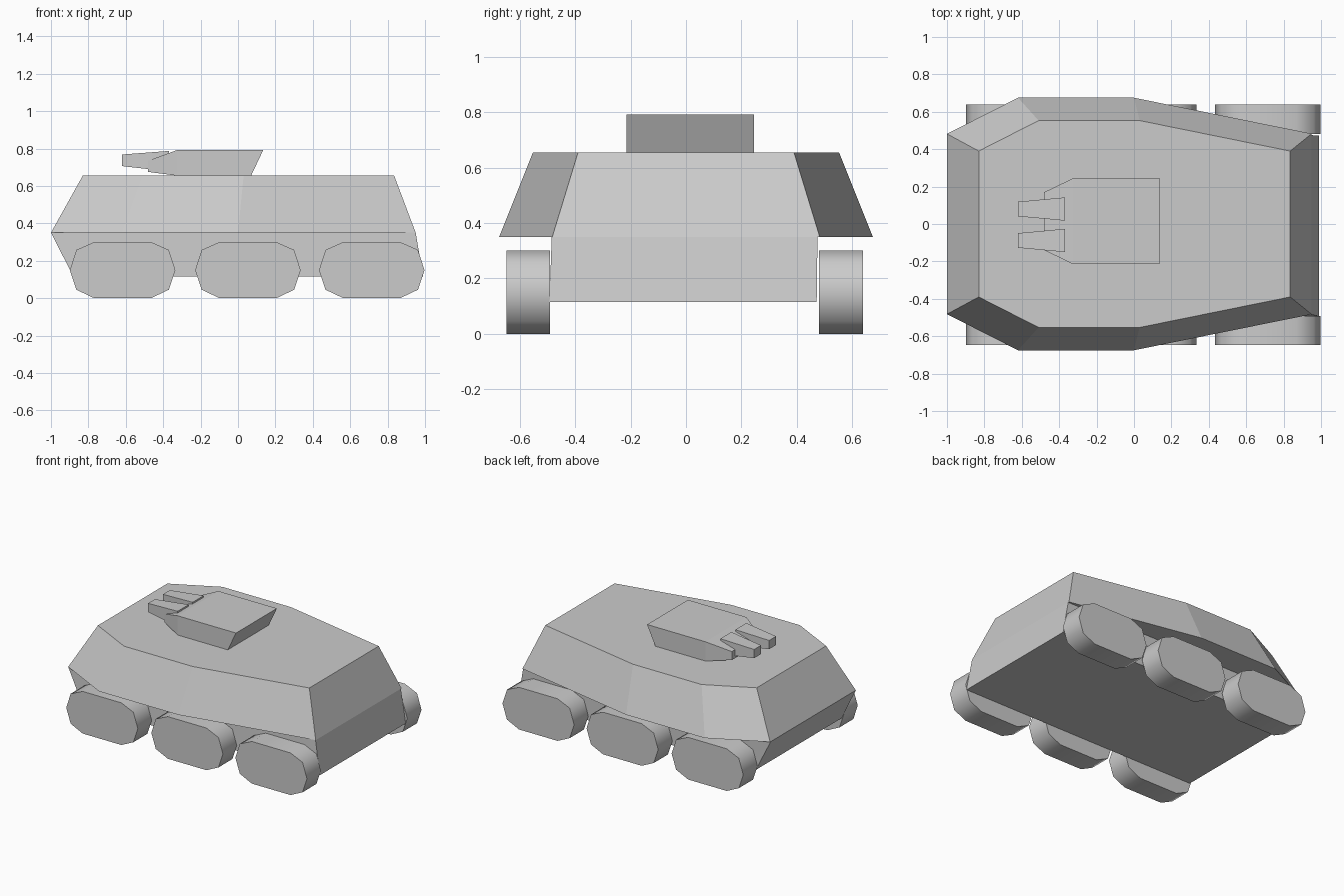
import bpy, bmesh, math

if "Cube" in bpy.data.objects:
    bpy.data.objects.remove(bpy.data.objects["Cube"])


def loft(name, loops, cap_start=True, cap_end=True):
    """Skin a series of equally sized vertex loops and cap the ends."""
    bm = bmesh.new()
    rings = [[bm.verts.new(p) for p in loop] for loop in loops]
    n = len(rings[0])
    for a, b in zip(rings, rings[1:]):
        for i in range(n):
            j = (i + 1) % n
            bm.faces.new((a[i], a[j], b[j], b[i]))
    if cap_start:
        bm.faces.new(rings[0][::-1])
    if cap_end:
        bm.faces.new(rings[-1])
    bmesh.ops.recalc_face_normals(bm, faces=bm.faces[:])
    mesh = bpy.data.meshes.new(name)
    bm.to_mesh(mesh)
    bm.free()
    obj = bpy.data.objects.new(name, mesh)
    bpy.context.collection.objects.link(obj)
    return obj


def plan(half, z):
    """Mirror a half outline (x, y) across y = 0 into a closed loop."""
    return [(x, -y, z) for x, y in half] + [(x, y, z) for x, y in reversed(half)]


def section(x_low, x_high, y0, y1, z0, z1):
    """Rectangular cross-section, optionally raked along x."""
    return [(x_low, y0, z0), (x_low, y1, z0), (x_high, y1, z1), (x_high, y0, z1)]


# Upper hull: sloped armour from the widest line up to the deck
waist = [(-1.0, 0.482), (-0.62, 0.675), (0.0, 0.675), (0.95, 0.483)]
deck = [(-0.83, 0.39), (-0.51, 0.553), (0.03, 0.553), (0.835, 0.39)]
loft("upper_hull", [plan(waist, 0.35), plan(deck, 0.655)])

# Lower hull: narrower tub between the wheels
loft("lower_hull", [
    [(-0.88, -0.493, 0.115), (0.99, -0.493, 0.115), (0.99, 0.472, 0.115), (-0.88, 0.472, 0.115)],
    [(-1.0, -0.482, 0.35), (0.95, -0.485, 0.35), (0.95, 0.475, 0.35), (-1.0, 0.475, 0.35)],
], cap_end=False)

# Turret: tapered nose, straight sides, undercut rear
loft("turret", [
    section(-0.48, -0.48, -0.14, 0.17, 0.675, 0.735),
    section(-0.325, -0.325, -0.215, 0.245, 0.655, 0.792),
    section(0.07, 0.135, -0.215, 0.245, 0.655, 0.792),
])

# Twin tapered guns
for side, yc in (("front", -0.088), ("back", 0.08)):
    loft("gun_" + side, [
        section(-0.62, -0.62, yc - 0.039, yc + 0.039, 0.706, 0.768),
        section(-0.37, -0.37, yc - 0.062, yc + 0.062, 0.678, 0.787),
    ])

# Wheels: elongated ten-sided pods, three per side
quarter = [(0.152, 0.0), (0.247, 0.045), (0.282, 0.15), (0.247, 0.258), (0.152, 0.3)]
profile = quarter + [(-x, z) for x, z in reversed(quarter)]
for side, y0, y1 in (("front", -0.648, -0.492), ("back", 0.48, 0.64)):
    for k, xc in enumerate((-0.617, 0.053, 0.715)):
        wheel = loft(f"wheel_{side}_{k + 1}",
                     [[(xc + x, y, z) for x, z in profile] for y in (y0, y1)])
        bpy.ops.object.select_all(action='DESELECT')
        wheel.select_set(True)
        bpy.context.view_layer.objects.active = wheel
        bpy.ops.object.shade_smooth_by_angle(angle=math.radians(60))
